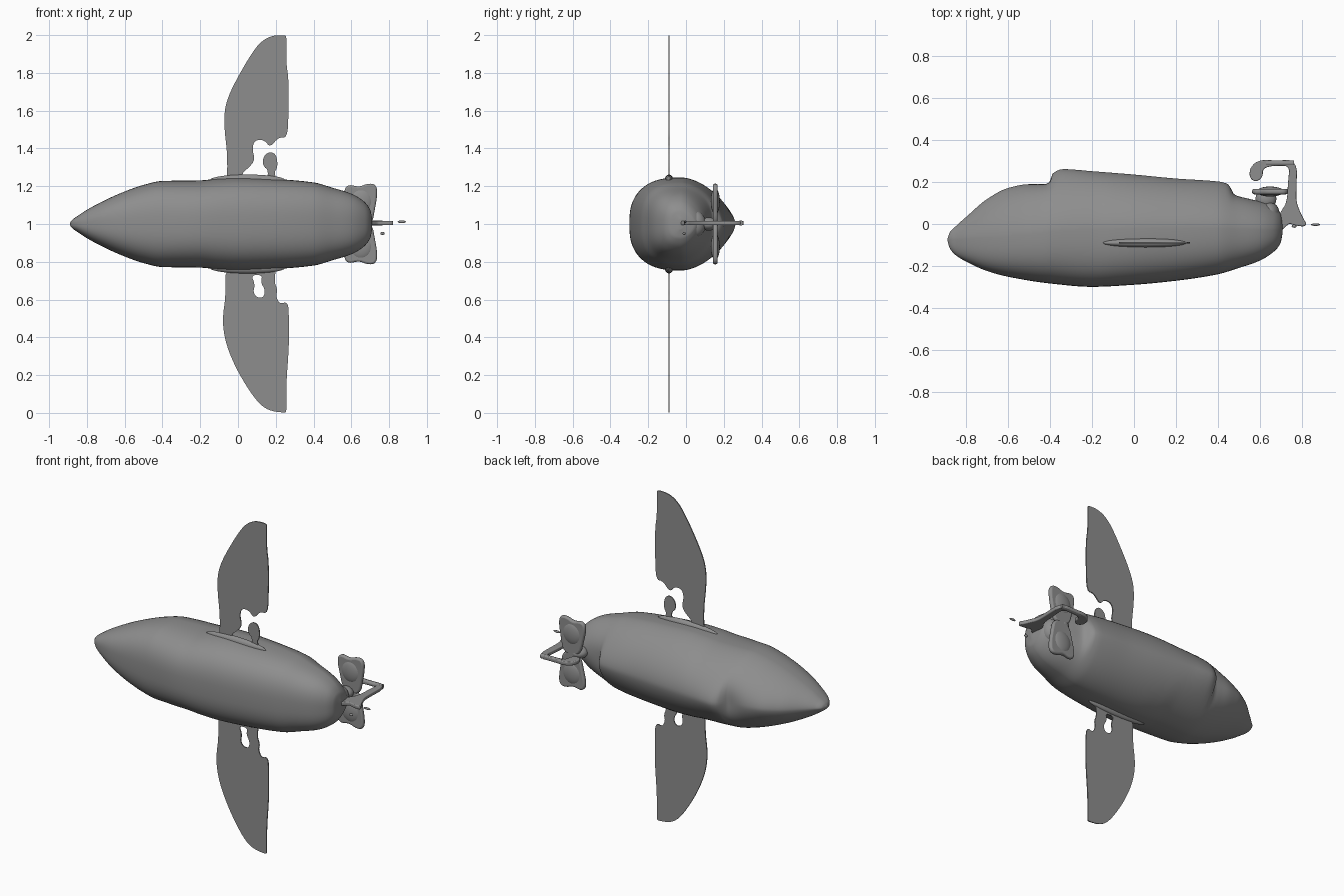
import bpy, bmesh, math

if "Cube" in bpy.data.objects:
    bpy.data.objects.remove(bpy.data.objects["Cube"])

# One dark grey for the whole model
grey = bpy.data.materials.new('dark_grey')
grey.diffuse_color = (.27, .27, .27, 1)
grey.use_nodes = True
grey.node_tree.nodes["Principled BSDF"].inputs["Base Color"].default_value = grey.diffuse_color


def finish(obj, angle=40):
    bpy.ops.object.select_all(action='DESELECT')
    obj.select_set(True)
    bpy.context.view_layer.objects.active = obj
    if obj.type == 'CURVE':
        bpy.ops.object.convert(target='MESH')
        obj = bpy.context.object
    obj.data.materials.clear()
    obj.data.materials.append(grey)
    bpy.ops.object.shade_smooth_by_angle(angle=math.radians(angle))


def chaikin(pts, rounds=2):
    # round a closed outline by corner cutting
    for _ in range(rounds):
        out = []
        for i, a in enumerate(pts):
            b = pts[(i + 1) % len(pts)]
            out += [(a[0] * .75 + b[0] * .25, a[1] * .75 + b[1] * .25),
                    (a[0] * .25 + b[0] * .75, a[1] * .25 + b[1] * .75)]
        pts = out
    return pts


def plate(name, outlines, thickness, location, upright, bevel=0.0):
    # thin sheet from closed outlines (inner outlines become holes)
    cu = bpy.data.curves.new(name, 'CURVE')
    cu.dimensions = '2D'
    cu.fill_mode = 'BOTH'
    cu.extrude = thickness / 2 - bevel
    cu.bevel_depth = bevel
    cu.bevel_resolution = 2
    for pts in outlines:
        pts = chaikin(pts)
        s = cu.splines.new('POLY')
        s.points.add(len(pts) - 1)
        s.use_cyclic_u = True
        for p, (a, b) in zip(s.points, pts):
            p.co = (a, b, 0, 1)
    obj = bpy.data.objects.new(name, cu)
    bpy.context.collection.objects.link(obj)
    obj.location = location
    if upright:
        obj.rotation_euler.x = math.pi / 2
    finish(obj)


def blob(name, location, scale):
    bpy.ops.mesh.primitive_uv_sphere_add(segments=24, ring_count=14, location=location)
    obj = bpy.context.object
    obj.name = name
    obj.scale = scale
    finish(obj, 180)


def rod(name, pts, radius):
    cu = bpy.data.curves.new(name, 'CURVE')
    cu.dimensions = '3D'
    cu.bevel_depth = radius
    cu.use_fill_caps = True
    s = cu.splines.new('POLY')
    s.points.add(len(pts) - 1)
    for p, co in zip(s.points, pts):
        p.co = (*co, 1)
    obj = bpy.data.objects.new(name, cu)
    bpy.context.collection.objects.link(obj)
    finish(obj)


def lookup(table, x):
    # smooth interpolation of a profile without overshoot
    def slope(k):
        if k in (0, len(table) - 1):
            return (y1 - y0) / (x1 - x0)
        l = (table[k][1] - table[k-1][1]) / (table[k][0] - table[k-1][0])
        r = (table[k+1][1] - table[k][1]) / (table[k+1][0] - table[k][0])
        return 2 * l * r / (l + r) if l * r > 0 else 0
    for i in range(len(table) - 1):
        (x0, y0), (x1, y1) = table[i], table[i + 1]
        if x <= x1:
            h = x1 - x0
            t = max(0, (x - x0) / h)
            return ((2*t**3 - 3*t*t + 1) * y0 + (t**3 - 2*t*t + t) * h * slope(i)
                    + (3*t*t - 2*t**3) * y1 + (t**3 - t*t) * h * slope(i + 1))
    return table[-1][1]


# Fuselage profiles along x: belly, shoulders, stepped ridge, half width, widest line
belly = [(-.89, -.08), (-.88, -.115), (-.85, -.15), (-.8, -.18), (-.7, -.225), (-.6, -.252),
         (-.4, -.284), (-.2, -.3), (0, -.29), (.2, -.271), (.4, -.24), (.5, -.21),
         (.6, -.175), (.67, -.13), (.7, -.09), (.71, -.04)]
shoulder = [(-.89, -.07), (-.88, -.04), (-.85, -.01), (-.8, .035), (-.7, .12), (-.6, .172),
            (-.5, .208), (-.4, .235), (-.2, .252), (0, .236), (.2, .217), (.4, .193),
            (.5, .155), (.6, .115), (.65, .09), (.7, .05), (.71, -.01)]
ridge = [(-.89, -.07), (-.88, -.04), (-.85, -.01), (-.8, .035), (-.7, .12), (-.6, .172),
         (-.5, .19), (-.41, .19), (-.39, .24), (-.34, .262), (-.2, .252), (0, .236),
         (.2, .217), (.4, .203), (.45, .19), (.48, .14), (.55, .12), (.65, .095),
         (.7, .05), (.71, -.01)]
width = [(-.89, .005), (-.88, .02), (-.85, .042), (-.8, .075), (-.7, .128), (-.6, .172),
         (-.5, .207), (-.4, .228), (-.2, .231), (-.1, .241), (0, .246), (.2, .238),
         (.4, .22), (.5, .192), (.6, .16), (.66, .125), (.7, .075), (.71, .03)]
waist = [(-.89, -.075), (-.6, -.06), (-.3, -.03), (.3, -.02), (.71, -.03)]

bm = bmesh.new()
N, M = 140, 72
rings = []
for i in range(N + 1):
    x = -.09 - .80 * math.cos(math.pi * i / N)
    lo, mid, hi, w, c = (lookup(t, x) for t in (belly, shoulder, ridge, width, waist))
    ring = []
    for j in range(M):
        a = 2 * math.pi * j / M
        ca, sa = math.cos(a), math.sin(a)
        # boxy belly, pointed back, step only near the centre line
        e = 2 / 1.7 if sa > 0 else 2 / 2.7
        s = abs(sa) ** e
        y = c + (mid - c) * s + (hi - mid) * s ** 7 if sa > 0 else c - (c - lo) * s
        z = 1 + w * math.copysign(abs(ca) ** e, ca)
        ring.append(bm.verts.new((x, y, z)))
    rings.append(ring)
for r, s in zip(rings, rings[1:]):
    for j in range(M):
        k = (j + 1) % M
        bm.faces.new((r[j], r[k], s[k], s[j]))
bm.faces.new(rings[0])
bm.faces.new(rings[-1])
bmesh.ops.recalc_face_normals(bm, faces=bm.faces)
me = bpy.data.meshes.new('fuselage')
bm.to_mesh(me)
bm.free()
fuselage = bpy.data.objects.new('fuselage', me)
bpy.context.collection.objects.link(fuselage)
finish(fuselage, 60)

# Wings with ragged root openings
upper = [(-.06, 1.2), (-.055, 1.36), (-.072, 1.5), (-.072, 1.6), (-.05, 1.68), (0, 1.78),
         (.07, 1.9), (.12, 1.965), (.18, 1.998), (.25, 2.0), (.257, 1.99), (.255, 1.85),
         (.268, 1.77), (.268, 1.6), (.262, 1.455), (.215, 1.46), (.17, 1.405), (.14, 1.445),
         (.09, 1.445), (.075, 1.40), (.09, 1.34), (.06, 1.3), (.02, 1.27), (.02, 1.2)]
stub = [(.14, 1.2), (.165, 1.28), (.13, 1.31), (.135, 1.36), (.17, 1.385), (.205, 1.365),
        (.21, 1.3), (.19, 1.27), (.22, 1.2)]
lower = [(-.065, .8), (-.065, .62), (-.082, .5), (-.072, .4), (-.04, .3), (.02, .18),
         (.1, .06), (.16, .012), (.25, 0), (.257, .01), (.255, .15), (.27, .35),
         (.27, .5), (.265, .59), (.22, .575), (.2, .62), (.21, .65), (.19, .7), (.21, .8)]
hole = [(.07, .73), (.09, .68), (.08, .64), (.1, .61), (.135, .61), (.145, .65),
        (.12, .69), (.13, .73)]
plate('upper_wing', [upper, stub], .006, (0, -.09, 0), True)
plate('lower_wing', [lower, hole], .006, (0, -.09, 0), True)

tail = [(.61, 0), (.585, .1), (.57, .17), (.585, .2), (.64, .185), (.69, .205), (.725, .2),
        (.727, .15), (.715, .08), (.70, 0)]
for side, label in ((1, 'upper'), (-1, 'lower')):
    blob(label + '_wing_root', (.05, -.09, 1 + side * .232), (.2, .022, .03))
    # Tail planes
    plate(label + '_tailplane', [[(x, 1 + side * z) for x, z in tail]], .026,
          (0, .155, 0), True, .01)
    blob(label + '_tailplane_swelling', (.65, .155, 1 + side * .12), (.065, .024, .07))

# Tail boss and mount
blob('tail_boss', (.645, .05, 1), (.05, .055, .07))
blob('tail_mount', (.63, .12, 1), (.05, .05, .035))

# Open rudder frame, standing in the centre plane
frame = [(.555, .225), (.56, .27), (.60, .302), (.68, .298), (.775, .302), (.77, .16),
         (.77, .1), (.80, .03), (.825, -.01), (.76, .0), (.74, .01), (.70, -.03), (.67, -.03),
         (.70, .05), (.735, .1), (.74, .2), (.75, .285), (.65, .283), (.61, .265), (.61, .225),
         (.58, .205)]
plate('rudder_frame', [frame], .022, (0, 0, 1.005), False, .005)
rod('rudder_top_bar', [(.63, .29, 1.005), (.765, .29, 1.005)], .014)
blob('tail_tip_chip', (.867, -.003, 1.012), (.022, .006, .007))
blob('tail_side_chip', (.765, -.01, .95), (.012, .008, .008))
